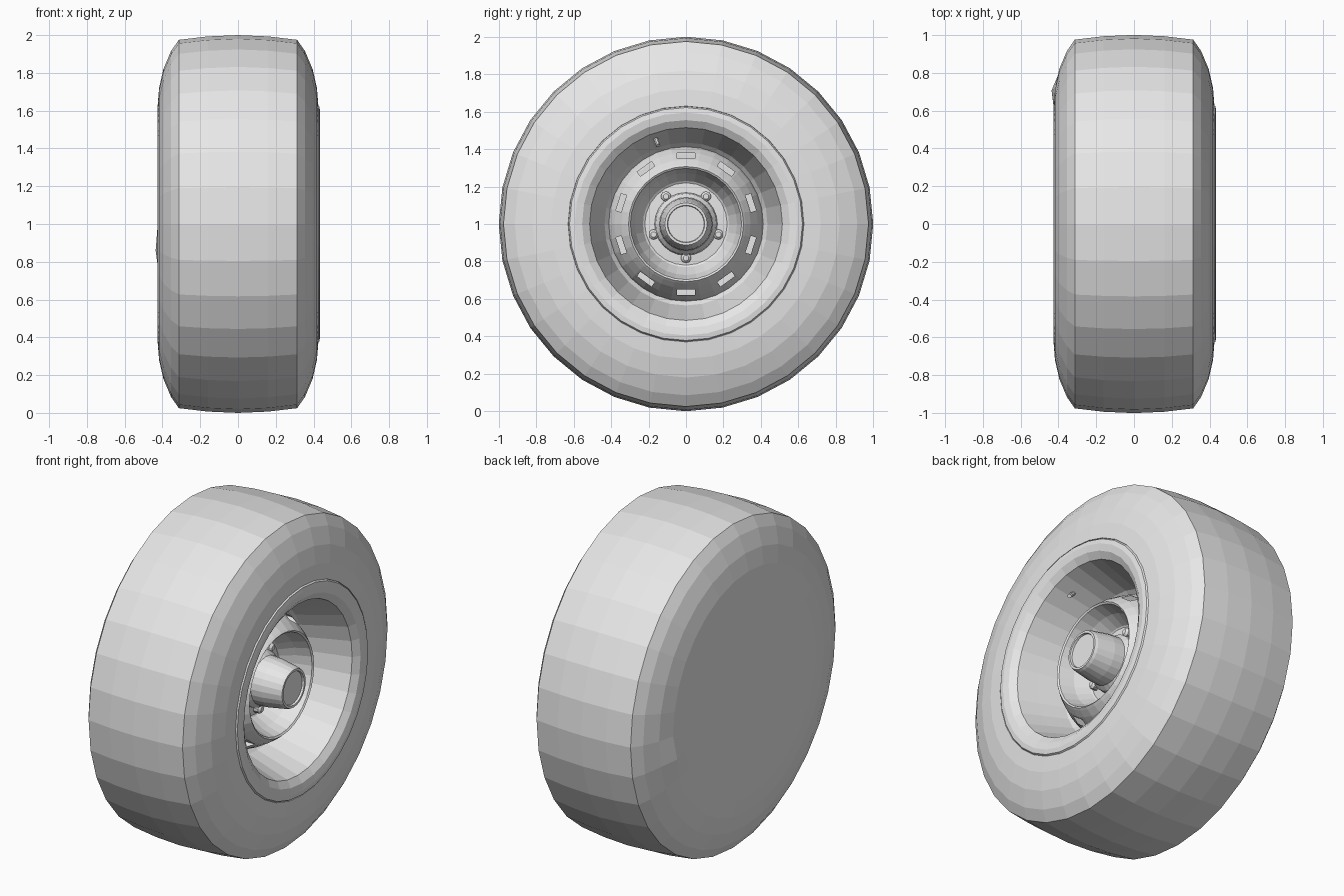
import bpy, bmesh
from math import sin, cos, pi
from mathutils import Matrix, Vector

if "Cube" in bpy.data.objects:
    bpy.data.objects.remove(bpy.data.objects["Cube"])

grey = bpy.data.materials.new("plain_grey")
grey.use_nodes = True
grey.diffuse_color = (0.8, 0.8, 0.8, 1)
grey.node_tree.nodes["Principled BSDF"].inputs["Base Color"].default_value = (0.8, 0.8, 0.8, 1)
CENTRE = Vector((0, 0, 1))


def finish(bm, name):
    bmesh.ops.remove_doubles(bm, verts=bm.verts, dist=0.0005)
    bmesh.ops.recalc_face_normals(bm, faces=bm.faces)
    mesh = bpy.data.meshes.new(name)
    bm.to_mesh(mesh)
    bm.free()
    mesh.materials.append(grey)
    obj = bpy.data.objects.new(name, mesh)
    bpy.context.collection.objects.link(obj)
    return obj


def lathe(name, profile, sides=32, closed=True):
    """Turn (x, radius) points around the axle."""
    bm = bmesh.new()
    rings = [[bm.verts.new(CENTRE + Vector((x, r * sin(2 * pi * i / sides), r * cos(2 * pi * i / sides))))
              for i in range(sides)] for x, r in profile]
    pairs = list(zip(rings, rings[1:]))
    if closed:
        pairs.append((rings[-1], rings[0]))
    for a, b in pairs:
        for i in range(sides):
            j = (i + 1) % sides
            bm.faces.new((a[i], a[j], b[j], b[i]))
    return finish(bm, name)


def rod(bm, start, end, radius, tip, sides):
    axis = end - start
    turn = axis.to_track_quat('Z', 'Y').to_matrix().to_4x4()
    bmesh.ops.create_cone(bm, cap_ends=True, segments=sides, radius1=radius, radius2=tip,
                          depth=axis.length, matrix=Matrix.Translation((start + end) / 2) @ turn)


def polar(x, r, angle):
    return CENTRE + Vector((x, r * sin(angle), r * cos(angle)))


# Tyre: symmetric tread and shoulders, closed flat back
half = [(0.16, 0.993), (0.313, 0.975), (0.355, 0.915), (0.395, 0.82), (0.418, 0.72), (0.425, 0.63)]
tyre = lathe("tyre", [(-0.425, 0)] + [(-x, r) for x, r in reversed(half)]
             + [(0, 1)] + half + [(0.3, 0.6), (-0.2, 0.55), (-0.2, 0)], closed=False)

# Slight bulge in the back sidewall
bulge = Vector((-0.42, 0.69, 0.83))
near = min(tyre.data.vertices, key=lambda v: (v.co - bulge).length)
near.co.x -= 0.018

# Rim: rolled lip and tapered barrel
lathe("rim", [(0.415, 0.632), (0.431, 0.622), (0.435, 0.595), (0.428, 0.555), (0.4, 0.515),
              (0.28, 0.48), (0.13, 0.435), (0.1, 0.41), (0.08, 0), (-0.15, 0), (-0.15, 0.5), (0.3, 0.595)])

# Wheel disc: raised ring around a dished centre
disc = lathe("wheel_disc", [(0.08, 0.42), (0.13, 0.405), (0.18, 0.383), (0.245, 0.345), (0.28, 0.318),
                            (0.292, 0.307), (0.285, 0.297), (0.2, 0.272), (0.12, 0.23), (0.11, 0.215),
                            (0.11, 0), (0.07, 0), (0.07, 0.22), (0.17, 0.3), (0.15, 0.35), (0.06, 0.39)])

# Vent slots cut around the disc
bm = bmesh.new()
for i in range(10):
    bmesh.ops.create_cube(bm, size=1, matrix=Matrix.Translation(CENTRE)
                          @ Matrix.Rotation(2 * pi * i / 10, 4, 'X')
                          @ Matrix.Translation((0.2, 0, 0.364)) @ Matrix.Diagonal((0.2, 0.095, 0.03, 1)))
cutter = finish(bm, "slot_cutter")
cutter.hide_render = True
cut = disc.modifiers.new("slots", 'BOOLEAN')
cut.operation = 'DIFFERENCE'
cut.object = cutter
bpy.context.view_layer.objects.active = disc
bpy.ops.object.modifier_apply(modifier="slots")
bpy.data.objects.remove(cutter)

# Hub: stepped base, tapering snout and recessed end cap
lathe("hub", [(0.09, 0), (0.09, 0.22), (0.118, 0.22), (0.122, 0.168), (0.16, 0.162), (0.185, 0.142),
              (0.25, 0.138), (0.355, 0.12), (0.372, 0.113), (0.372, 0.1), (0.36, 0.097), (0.36, 0)],
      sides=24, closed=False)

# Five wheel nuts with domed tips
bm = bmesh.new()
for i in range(5):
    a = pi + 2 * pi * i / 5
    rod(bm, polar(0.1, 0.182, a), polar(0.15, 0.182, a), 0.027, 0.027, 10)
    rod(bm, polar(0.15, 0.182, a), polar(0.162, 0.182, a), 0.027, 0.015, 10)
finish(bm, "wheel_nuts")

# Valve stem on the barrel
bm = bmesh.new()
rod(bm, polar(0.29, 0.49, -0.34), polar(0.335, 0.445, -0.34), 0.012, 0.012, 8)
finish(bm, "valve_stem")
